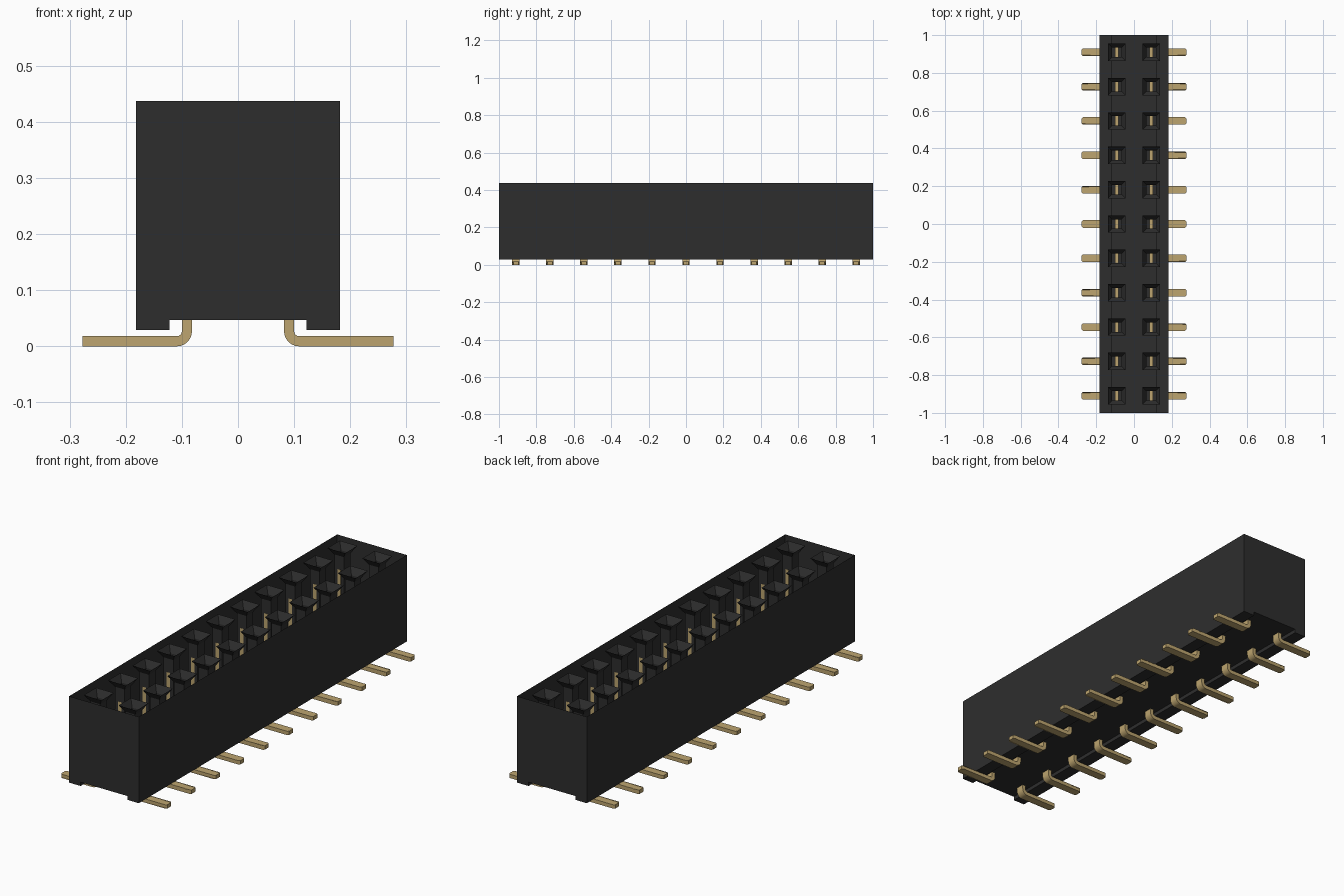
import bpy, bmesh, math

if "Cube" in bpy.data.objects:
    bpy.data.objects.remove(bpy.data.objects["Cube"], do_unlink=True)

ROWS = 11
PITCH = 2 / ROWS
COL_X = 0.091
TOP, FLOOR, FOOT = 0.437, 0.047, 0.029
centres = [(s, (i - (ROWS - 1) / 2) * PITCH) for s in (-1, 1) for i in range(ROWS)]


def material(name, rgb):
    mat = bpy.data.materials.new(name)
    mat.use_nodes = True
    color = (*rgb, 1)
    mat.diffuse_color = color
    node = next(n for n in mat.node_tree.nodes if n.type == 'BSDF_PRINCIPLED')
    node.inputs["Base Color"].default_value = color
    return mat


def finish(name, bm, mat):
    mesh = bpy.data.meshes.new(name)
    bm.to_mesh(mesh)
    bm.free()
    mesh.materials.append(mat)
    obj = bpy.data.objects.new(name, mesh)
    bpy.context.collection.objects.link(obj)
    return obj


def square(bm, x, y, half, z):
    return [bm.verts.new((x + a * half, y + b * half, z))
            for a, b in ((-1, -1), (1, -1), (1, 1), (-1, 1))]


def prism(bm, profile, y, half):
    """Closed prism: an xz profile swept along y."""
    front = [bm.verts.new((px, y - half, pz)) for px, pz in profile]
    back = [bm.verts.new((px, y + half, pz)) for px, pz in profile]
    bm.faces.new(front)
    bm.faces.new(back[::-1])
    n = len(profile)
    for i in range(n):
        j = (i + 1) % n
        bm.faces.new((front[j], front[i], back[i], back[j]))
    return front + back


black = material("black plastic", (0.027, 0.027, 0.027))
gold = material("gold metal", (0.51, 0.375, 0.16))

# Housing: thin open-topped shell with a raised channel underneath
W, N = 0.182, 0.122
bm = bmesh.new()
prism(bm, [(-W, TOP), (-W, FOOT), (-N, FOOT), (-N, FLOOR),
           (N, FLOOR), (N, FOOT), (W, FOOT), (W, TOP)], 0, 1)
bmesh.ops.recalc_face_normals(bm, faces=bm.faces)
lid = [f for f in bm.faces if f.normal.z > 0.9]
bmesh.ops.delete(bm, geom=lid, context='FACES_ONLY')
finish("housing", bm, black)

# Sockets: tapered mouth leading into a square well
bm = bmesh.new()
for s, y in centres:
    rings = [square(bm, s * COL_X, y, h, z)
             for h, z in ((0.046, TOP), (0.025, TOP - 0.032), (0.025, FLOOR + 0.001))]
    for upper, lower in zip(rings, rings[1:]):
        for i in range(4):
            j = (i + 1) % 4
            bm.faces.new((upper[i], upper[j], lower[j], lower[i]))
finish("sockets", bm, black)

# Bent leads: upright leg, rounded bend and flat foot with a chamfered tip
T, R, TIP = 0.018, 0.027, 0.277
IN_X = COL_X - T / 2


def bend(radius, angles):
    return [(IN_X + R - radius * math.cos(math.radians(a)),
             R - radius * math.sin(math.radians(a))) for a in angles]


STEPS = range(0, 91, 15)
outline = ([(IN_X, FLOOR + 0.01)] + bend(R, STEPS)
           + [(TIP - 0.006, 0), (TIP, 0), (TIP, T), (TIP - 0.006, T)]
           + bend(R - T, reversed(STEPS)) + [(IN_X + T, FLOOR + 0.01)])
bm = bmesh.new()
for s, y in centres:
    for v in prism(bm, [(s * x, z) for x, z in outline], y, 0.02):
        if abs(v.co.x) > TIP - 0.001:
            v.co.y = y + (v.co.y - y) * 0.7
bmesh.ops.recalc_face_normals(bm, faces=bm.faces)
leads = finish("leads", bm, gold)

# Contacts: flat blades standing inside the wells
bm = bmesh.new()
for s, y in centres:
    x = s * COL_X
    a, b = x - T / 2, x + T / 2
    prism(bm, [(a, FLOOR + 0.002), (b, FLOOR + 0.002), (b, 0.34), (a, 0.34)], y, 0.0255)
bmesh.ops.recalc_face_normals(bm, faces=bm.faces)
finish("contacts", bm, gold)

# Soft shading on the bends only
bpy.ops.object.select_all(action='DESELECT')
leads.select_set(True)
bpy.context.view_layer.objects.active = leads
bpy.ops.object.shade_smooth_by_angle(angle=math.radians(30))
